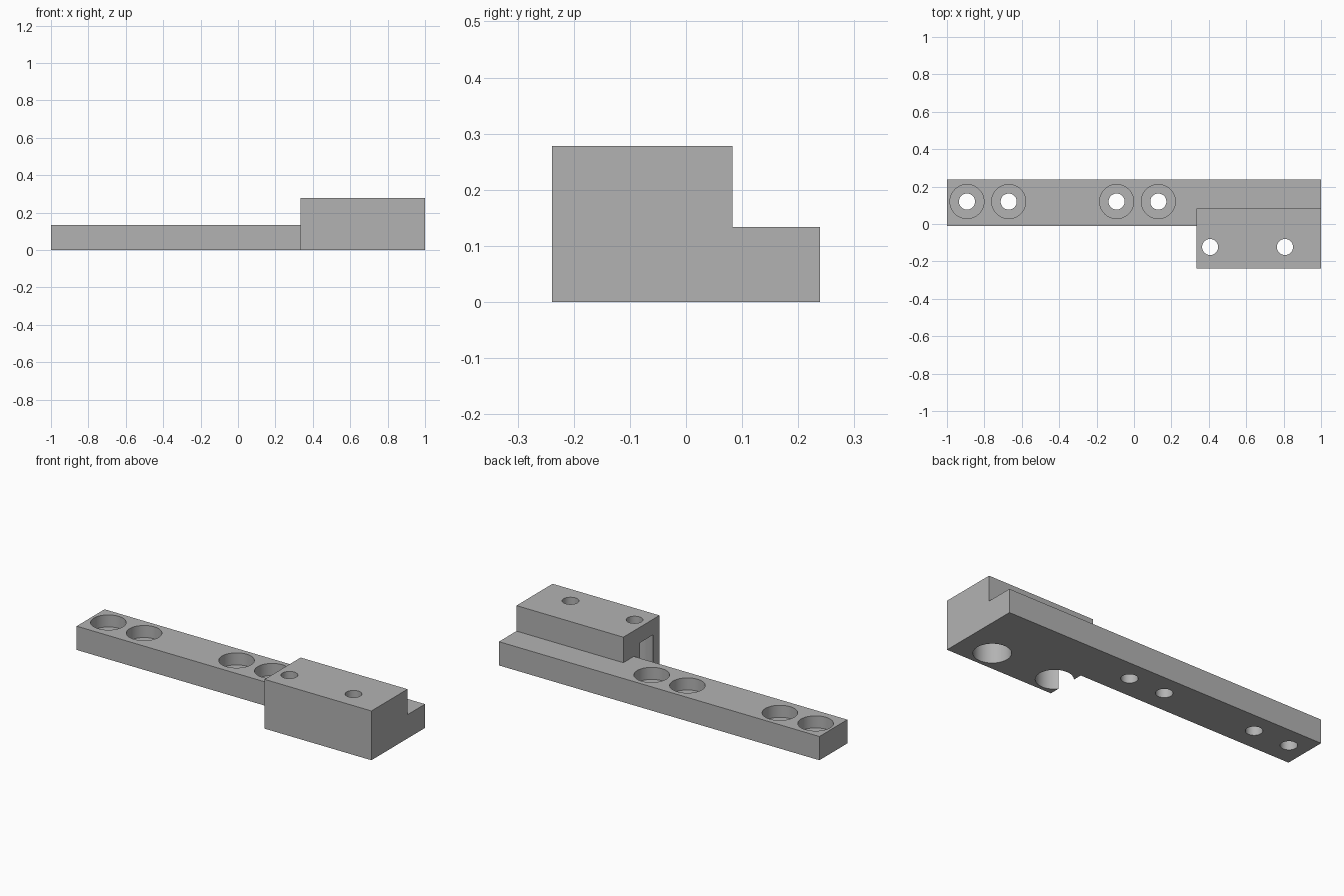
import bpy
import bmesh
import math
from mathutils import Matrix, Vector

cube = bpy.data.objects.get("Cube")
if cube:
    bpy.data.objects.remove(cube, do_unlink=True)

# Single grey finish
grey = bpy.data.materials.new("plain grey")
grey.use_nodes = True
colour = (0.45, 0.45, 0.45, 1)
grey.diffuse_color = colour
grey.node_tree.nodes["Principled BSDF"].inputs["Base Color"].default_value = colour


def add_object(name, bm):
    mesh = bpy.data.meshes.new(name)
    bm.to_mesh(mesh)
    bm.free()
    mesh.materials.append(grey)
    obj = bpy.data.objects.new(name, mesh)
    bpy.context.collection.objects.link(obj)
    return obj


def box(name, low, high):
    low, high = Vector(low), Vector(high)
    bm = bmesh.new()
    bmesh.ops.create_cube(bm, size=1, matrix=Matrix.Translation((low + high) / 2)
                          @ Matrix.Diagonal((*(high - low), 1)))
    return add_object(name, bm)


def cylinder(name, x, y, radius, bottom, top):
    bm = bmesh.new()
    bmesh.ops.create_cone(bm, cap_ends=True, segments=64, radius1=radius, radius2=radius,
                          depth=top - bottom,
                          matrix=Matrix.Translation((x, y, (bottom + top) / 2)))
    return add_object(name, bm)


def combine(target, tool, operation):
    """Apply a boolean and discard the tool."""
    tool.hide_render = True
    mod = target.modifiers.new(operation.lower(), "BOOLEAN")
    mod.operation = operation
    mod.solver = "EXACT"
    mod.object = tool
    bpy.context.view_layer.objects.active = target
    bpy.ops.object.modifier_apply(modifier=mod.name)
    bpy.data.objects.remove(tool, do_unlink=True)


HALF = 0.239       # half the overall depth
BAR_TOP = 0.134
BLOCK_TOP = 0.278
HOLE = 0.043

# Long bar merged with the raised end block
bracket = box("mounting_bracket", (-1, -0.01, 0), (1, HALF, BAR_TOP))
block = box("end_block", (0.333, -HALF, 0), (1, 0.083, BLOCK_TOP))
combine(bracket, block, "UNION")

# Bar screw holes, counterbored from above
for x in (-0.893, -0.67, -0.093, 0.13):
    combine(bracket, cylinder("bar_hole", x, 0.12, HOLE, -0.1, 0.4), "DIFFERENCE")
    combine(bracket, cylinder("bar_bore", x, 0.12, 0.091, BAR_TOP - 0.068, 0.4), "DIFFERENCE")

# Block screw holes, counterbored from below; one breaks through the side wall
for x in (0.407, 0.807):
    combine(bracket, cylinder("block_hole", x, -0.123, HOLE, -0.1, 0.4), "DIFFERENCE")
    combine(bracket, cylinder("block_bore", x, -0.123, 0.095, -0.1, 0.19), "DIFFERENCE")

# Smooth bores, crisp edges
bpy.ops.object.select_all(action="DESELECT")
bracket.select_set(True)
bpy.context.view_layer.objects.active = bracket
bpy.ops.object.shade_smooth_by_angle(angle=math.radians(30))
